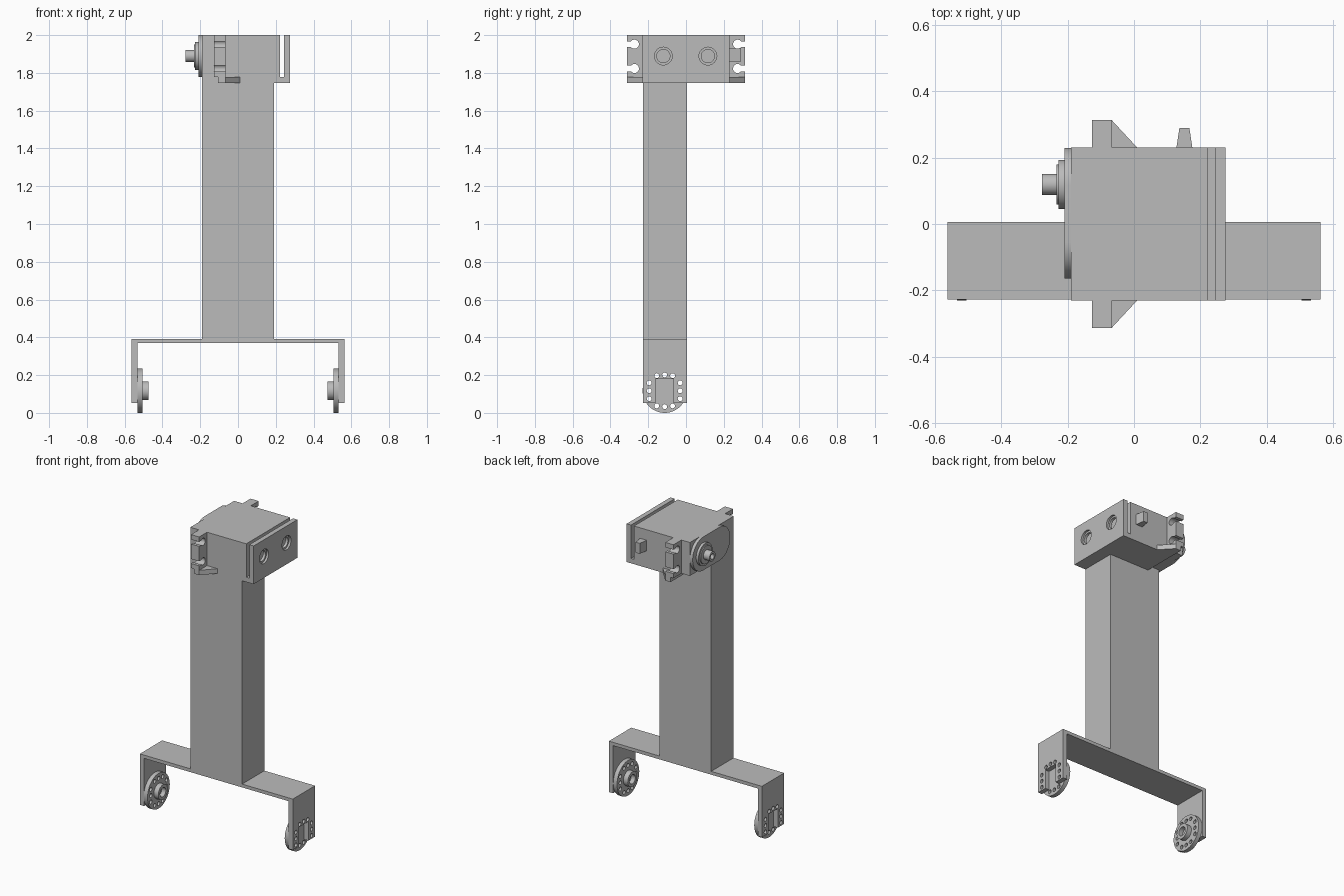
import bpy, bmesh, math

cube = bpy.data.objects.get("Cube")
if cube:
    bpy.data.objects.remove(cube, do_unlink=True)

grey = bpy.data.materials.new("plain grey")
grey.use_nodes = True
COLOUR = (0.5, 0.5, 0.5, 1)
grey.diffuse_color = COLOUR
grey.node_tree.nodes["Principled BSDF"].inputs["Base Color"].default_value = COLOUR


def arc(cy, cz, r, start=0, end=360, n=32):
    """Points on an arc; a full circle leaves out the repeated end point."""
    full = end - start == 360
    steps = n if full else n - 1
    angles = [math.radians(start + (end - start) * i / steps) for i in range(n)]
    return [(cy + r * math.cos(a), cz + r * math.sin(a)) for a in angles]


def rect(a0, a1, b0, b1):
    return [(a0, b0), (a1, b0), (a1, b1), (a0, b1)]


def prism(name, outlines, axis, lo, hi):
    """Extrude one or more flat outlines along an axis from lo to hi."""
    bm = bmesh.new()
    for pts in outlines:
        rings = []
        for d in (lo, hi):
            ring = []
            for u, v in pts:
                co = [u, v]
                co.insert("xyz".index(axis), d)
                ring.append(bm.verts.new(co))
            rings.append(ring)
            bm.faces.new(ring)
        for i in range(len(pts)):
            j = (i + 1) % len(pts)
            bm.faces.new((rings[0][i], rings[0][j], rings[1][j], rings[1][i]))
    bmesh.ops.recalc_face_normals(bm, faces=bm.faces)
    mesh = bpy.data.meshes.new(name)
    bm.to_mesh(mesh)
    bm.free()
    mesh.materials.append(grey)
    obj = bpy.data.objects.new(name, mesh)
    bpy.context.collection.objects.link(obj)
    return obj


def activate(obj):
    bpy.ops.object.select_all(action="DESELECT")
    obj.select_set(True)
    bpy.context.view_layer.objects.active = obj


def cut(obj, outlines, lo, hi):
    """Cut outlines through an object along x."""
    cutter = prism("cutter", outlines, "x", lo, hi)
    cutter.hide_render = True
    mod = obj.modifiers.new("cut", "BOOLEAN")
    mod.operation, mod.solver, mod.object = "DIFFERENCE", "EXACT", cutter
    activate(obj)
    bpy.ops.object.modifier_apply(modifier="cut")
    bpy.data.objects.remove(cutter, do_unlink=True)


def smooth(obj):
    activate(obj)
    bpy.ops.object.shade_smooth_by_angle(angle=math.radians(30))


FRONT, BACK = -0.228, 0.006      # depth of the column and lower bracket
BASE, TOP = 1.778, 2.0           # height range of the motor
SIDE = 0.23                      # half depth of the motor

# Column and lower bracket
prism("column", [rect(-0.19, 0.19, FRONT, BACK)], "z", 0.38, BASE)
prism("lower_bracket", [rect(-0.563, 0.563, FRONT, BACK)], "z", 0.37, 0.392)

# Bracket legs with round horns
WY, WZ = -0.113, 0.117
holes = []
for k in (-0.042, 0, 0.042):
    for s in (-1, 1):
        holes.append(arc(WY + k, WZ + s * (0.08 if k else 0.084), 0.013, n=16))
        holes.append(arc(WY + s * 0.082, WZ + k, 0.013, n=16))

for side, s in (("left", 1), ("right", -1)):
    leg = prism(side + "_leg", [rect(FRONT, BACK, 0.053, 0.37)], "x", s * 0.533, s * 0.563)
    cut(leg, [rect(WY - 0.048, WY + 0.048, 0.03, 0.18)], s * 0.5, s * 0.6)
    cut(leg, holes, s * 0.5, s * 0.6)
    horn = prism(side + "_leg_horn", [arc(WY, WZ, 0.117, n=48)], "x", s * 0.505, s * 0.533)
    cut(horn, holes, s * 0.4, s * 0.6)
    hub = prism(side + "_leg_hub", [arc(WY, WZ, 0.05)], "x", s * 0.473, s * 0.505)
    cut(hub, [arc(WY, WZ, 0.03)], s * 0.45, s * 0.503)
    for part in (leg, horn, hub):
        smooth(part)

# Motor body
prism("motor_body", [rect(-0.19, 0.222, -SIDE, SIDE)], "z", BASE, TOP)

# Motor mounting ears with keyhole slots open to the outside
for name, s in (("back_ear", 1), ("front_ear", -1)):
    EDGE = 0.313
    ear_pts = [(SIDE, BASE), (EDGE, BASE)]
    for z in (1.823, 1.952):
        ear_pts.append((EDGE, z - 0.015))
        ear_pts += arc(0.273, z, 0.024, -39, -321, 20)
        ear_pts.append((EDGE, z + 0.015))
    ear_pts += [(EDGE, TOP), (SIDE, TOP)]
    ear = prism(name, [[(s * y, z) for y, z in ear_pts]], "x", -0.127, -0.067)
    smooth(ear)

# Tapered cable plug on the back of the motor
prism("cable_plug", [[(0.128, SIDE), (0.176, SIDE), (0.167, 0.29), (0.137, 0.29)]],
      "z", 1.86, 1.93)

# Upper bracket: floor with flared ends and an upright plate with stepped holes
half = [(0.276, SIDE), (0.01, SIDE), (-0.067, 0.313), (-0.106, 0.313)]
prism("upper_bracket_floor", [half + [(x, -y) for x, y in reversed(half)]], "z", 1.746, BASE)
plate = prism("upper_bracket_plate", [rect(-SIDE, SIDE, BASE, TOP)], "x", 0.244, 0.276)
AXIS_Z = 1.889
for radius, depth in ((0.035, 0.23), (0.047, 0.262)):
    cut(plate, [arc(y, AXIS_Z, radius) for y in (-0.12, 0.116)], depth, 0.3)
smooth(plate)

# Motor cap, output disc and shaft
R, AXIS_Y = 0.111, 0.119
cap = prism("motor_cap", [arc(AXIS_Y, AXIS_Z, R, -90, 90, 24) +
                          arc(-0.054, AXIS_Z, R, 90, 270, 24)], "x", -0.21, -0.19)
disc = prism("output_disc", [arc(AXIS_Y, AXIS_Z, 0.074, n=48)], "x", -0.227, -0.21)
step = prism("output_step", [arc(AXIS_Y, AXIS_Z, 0.06, n=40)], "x", -0.234, -0.227)
shaft = prism("output_shaft", [arc(AXIS_Y, AXIS_Z, 0.032)], "x", -0.278, -0.234)
cut(shaft, [arc(AXIS_Y, AXIS_Z, 0.018)], -0.3, -0.24)
for part in (cap, disc, step, shaft):
    smooth(part)
